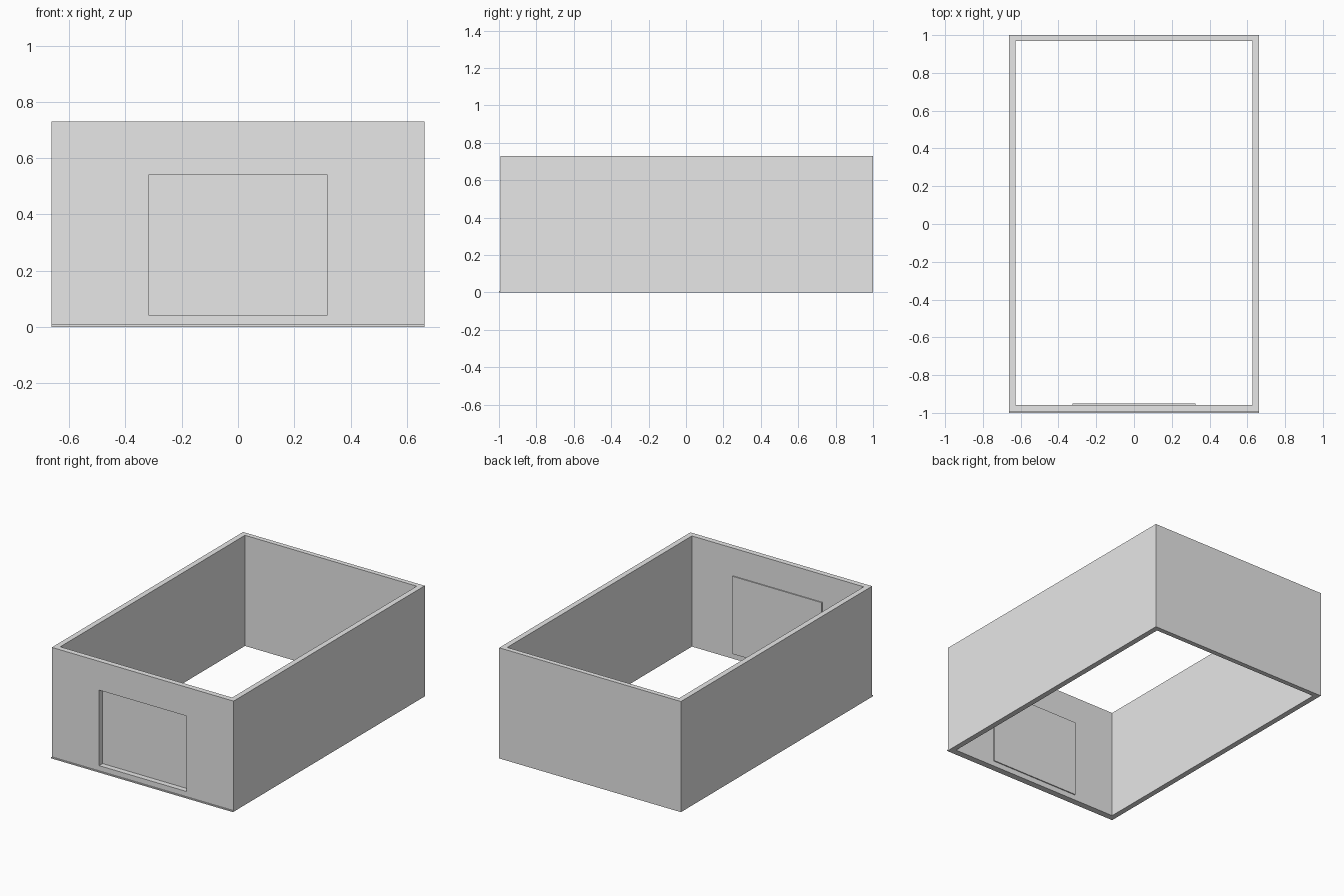
import bpy

cube = bpy.data.objects.get("Cube")
if cube:
    bpy.data.objects.remove(cube, do_unlink=True)

# Single plain wall colour
grey = bpy.data.materials.new("light grey")
grey.use_nodes = True
grey.diffuse_color = (0.8, 0.8, 0.8, 1)
grey.node_tree.nodes["Principled BSDF"].inputs["Base Color"].default_value = (0.8, 0.8, 0.8, 1)

HALF_W, HEIGHT = 0.663, 0.73
FRONT, BACK = -0.993, 1.0
INNER_X, INNER_FRONT, INNER_BACK = 0.627, -0.957, 0.968
DOOR_X, DOOR_LOW, DOOR_HIGH = 0.318, 0.042, 0.54


def box(name, low, high):
    """Axis-aligned box between two corners."""
    corners = [(x, y, z) for x in (low[0], high[0])
               for y in (low[1], high[1]) for z in (low[2], high[2])]
    faces = [(0, 1, 3, 2), (4, 6, 7, 5), (0, 4, 5, 1),
             (2, 3, 7, 6), (0, 2, 6, 4), (1, 5, 7, 3)]
    mesh = bpy.data.meshes.new(name)
    mesh.from_pydata(corners, [], faces)
    mesh.materials.append(grey)
    obj = bpy.data.objects.new(name, mesh)
    bpy.context.collection.objects.link(obj)
    return obj


def cut(target, cutter):
    """Subtract a hidden helper from the target."""
    mod = target.modifiers.new(cutter.name, 'BOOLEAN')
    mod.operation = 'DIFFERENCE'
    mod.solver = 'EXACT'
    mod.object = cutter
    cutter.hide_render = True
    cutter.hide_set(True)
    cutter.display_type = 'WIRE'


# Open rectangular shell with a doorway in the front wall
walls = box("walls", (-HALF_W, FRONT, 0), (HALF_W, BACK, HEIGHT))
cut(walls, box("room_cutter", (-INNER_X, INNER_FRONT, -0.1),
               (INNER_X, INNER_BACK, HEIGHT + 0.1)))
cut(walls, box("doorway_cutter", (-DOOR_X, FRONT - 0.1, DOOR_LOW),
               (DOOR_X, INNER_FRONT + 0.1, DOOR_HIGH)))

# Door panel fixed against the inside of the front wall
LAP = 0.007
box("door_panel", (-DOOR_X - LAP, INNER_FRONT, DOOR_LOW - LAP),
    (DOOR_X + LAP, INNER_FRONT + LAP, DOOR_HIGH + LAP))

# Thin sill along the foot of the front wall
box("front_sill", (-HALF_W, -1.0, 0), (HALF_W, FRONT, 0.008))
